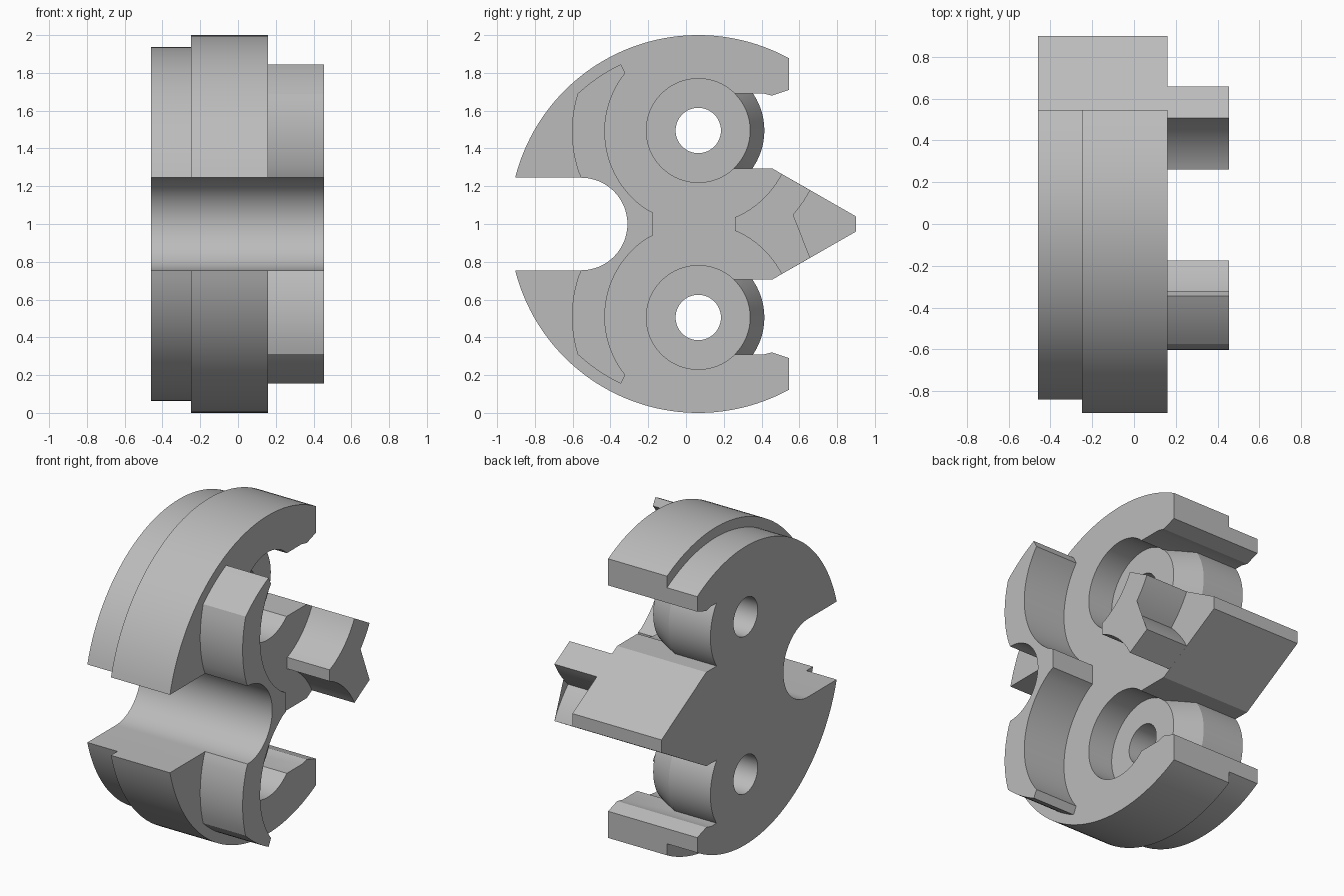
import bpy, bmesh, math

if "Cube" in bpy.data.objects:
    bpy.data.objects.remove(bpy.data.objects["Cube"])

# Main dimensions: disc axis runs along x
CY, CZ = 0.065, 1.0
HOLE = 0.49
X_BACK, X_STEP, X_FACE, X_WALL = -0.46, -0.25, 0.16, 0.455
X_KNOB, X_FLOOR = -0.17, -0.01
NOTCH_Y, NOTCH_R = -0.555, 0.245
INNER_R, OUTER_R = 0.495, 0.669

grey = bpy.data.materials.new("plain_grey")
grey.use_nodes = True
COLOR = (0.5, 0.5, 0.5, 1)
grey.diffuse_color = COLOR
grey.node_tree.nodes["Principled BSDF"].inputs["Base Color"].default_value = COLOR


def arc(cy, cz, r, start, end, n):
    """Points of an arc in the y-z plane, heights relative to the disc centre."""
    return [(cy + r * math.cos(start + (end - start) * i / n),
             cz + r * math.sin(start + (end - start) * i / n)) for i in range(n + 1)]


def arc_between(cy, cz, r, p, q, n):
    a = math.atan2(p[1] - cz, p[0] - cy)
    b = math.atan2(q[1] - cz, q[0] - cy)
    return arc(cy, cz, r, a, b, n)


def mirrored(points):
    """Close an upper half outline with its reflection below."""
    return points + [(y, -z) for y, z in reversed(points) if abs(z) > 1e-5]


def finish(name, bm):
    bmesh.ops.recalc_face_normals(bm, faces=bm.faces)
    mesh = bpy.data.meshes.new(name)
    bm.to_mesh(mesh)
    bm.free()
    mesh.materials.append(grey)
    obj = bpy.data.objects.new(name, mesh)
    bpy.context.collection.objects.link(obj)
    return obj


def loft(name, rings):
    """Solid through matching rings of (x, outline)."""
    bm = bmesh.new()
    loops = [[bm.verts.new((x, y, CZ + z)) for y, z in pts] for x, pts in rings]
    for low, high in zip(loops, loops[1:]):
        for i in range(len(low)):
            j = (i + 1) % len(low)
            bm.faces.new((low[i], low[j], high[j], high[i]))
    bm.faces.new(loops[0])
    bm.faces.new(loops[-1])
    return finish(name, bm)


def round_solid(name, side, sections):
    return loft(name, [(x, arc(CY, side * HOLE * 1.01, r, 0, math.tau, 64)[:-1])
                       for x, r in sections])


def combine(target, tool, operation):
    mod = target.modifiers.new("cut", 'BOOLEAN')
    mod.operation, mod.solver, mod.object = operation, 'EXACT', tool
    bpy.context.view_layer.objects.active = target
    bpy.ops.object.modifier_apply(modifier=mod.name)
    bpy.data.objects.remove(tool)


def plate_outline(r):
    """Disc with a front notch, two rear slots and a pointed rear tongue."""
    wing_end = (0.545, math.sqrt(r * r - (0.545 - CY) ** 2))
    notch_tip = (CY - math.sqrt(r * r - NOTCH_R ** 2), NOTCH_R)
    upper = [(0.9, 0.04), (0.455, 0.295), (0.2, 0.295), (0.2, 0.692),
             (0.405, 0.692), (0.455, 0.68), (0.545, 0.71)]
    upper += arc_between(CY, 0, r, wing_end, notch_tip, 48)
    upper += arc(NOTCH_Y, 0, NOTCH_R, math.pi / 2, 0, 16)
    return mirrored(upper)


# Stepped body
body = loft("slotted_disc_body", [(X_STEP, plate_outline(1.0)), (X_FACE, plate_outline(1.0))])
combine(body, loft("back_plate", [(X_BACK, plate_outline(0.937)),
                                  (X_STEP, plate_outline(0.937))]), 'UNION')

# Bosses in the slots, with counterbores and through holes
for side in (1, -1):
    combine(body, round_solid("boss", side, [(X_BACK, 0.35), (X_KNOB, 0.35), (X_FLOOR, 0.275)]),
            'UNION')
    combine(body, round_solid("counterbore", side, [(X_FLOOR, 0.275), (X_WALL, 0.275)]),
            'DIFFERENCE')
    combine(body, round_solid("through_hole", side, [(-1, 0.12), (1, 0.12)]), 'DIFFERENCE')

# Raised curved wall around the front notch
inner_start = (-0.175, 0.061)
wall = arc_between(CY, HOLE, INNER_R, (-0.32, 0.798), (-0.5, HOLE + 1e-4), 10)[:-1]
start = math.atan2(0.798 - HOLE, -0.32 - CY)
stop = math.atan2(inner_start[1] - HOLE, inner_start[0] - CY) + math.tau
wall = [inner_start] + arc(CY, HOLE, INNER_R, stop, start, 24)[1:]
wall += arc_between(CY, 0, 0.94, (-0.345, 0.845), (-0.575, 0.69), 8)
start = math.atan2(0.69 - HOLE, -0.575 - CY)
stop = math.atan2(NOTCH_R - HOLE, -0.557 - CY) + math.tau
wall += arc(CY, HOLE, OUTER_R, start, stop, 14)[1:-1]
wall += arc(NOTCH_Y, 0, NOTCH_R, math.pi / 2, 0, 16)
front_wall = loft("front_raised_wall", [(x, mirrored(wall)) for x in (X_FACE, X_WALL)])

# Raised curved wall on the rear tongue
tip = [(0.26, 0.036)] + arc_between(CY, HOLE, INNER_R, (0.26, 0.036), (0.503, 0.267), 12)[1:]
tip += arc_between(CY, HOLE, OUTER_R, (0.655, 0.18), (0.52, 0), 10)
rear_wall = loft("rear_raised_wall", [(x, mirrored(tip)) for x in (X_FACE, X_WALL)])

# Smooth curved sides, crisp edges
for obj in (body, front_wall, rear_wall):
    bpy.ops.object.select_all(action='DESELECT')
    obj.select_set(True)
    bpy.context.view_layer.objects.active = obj
    bpy.ops.object.shade_smooth_by_angle(angle=math.radians(15))
